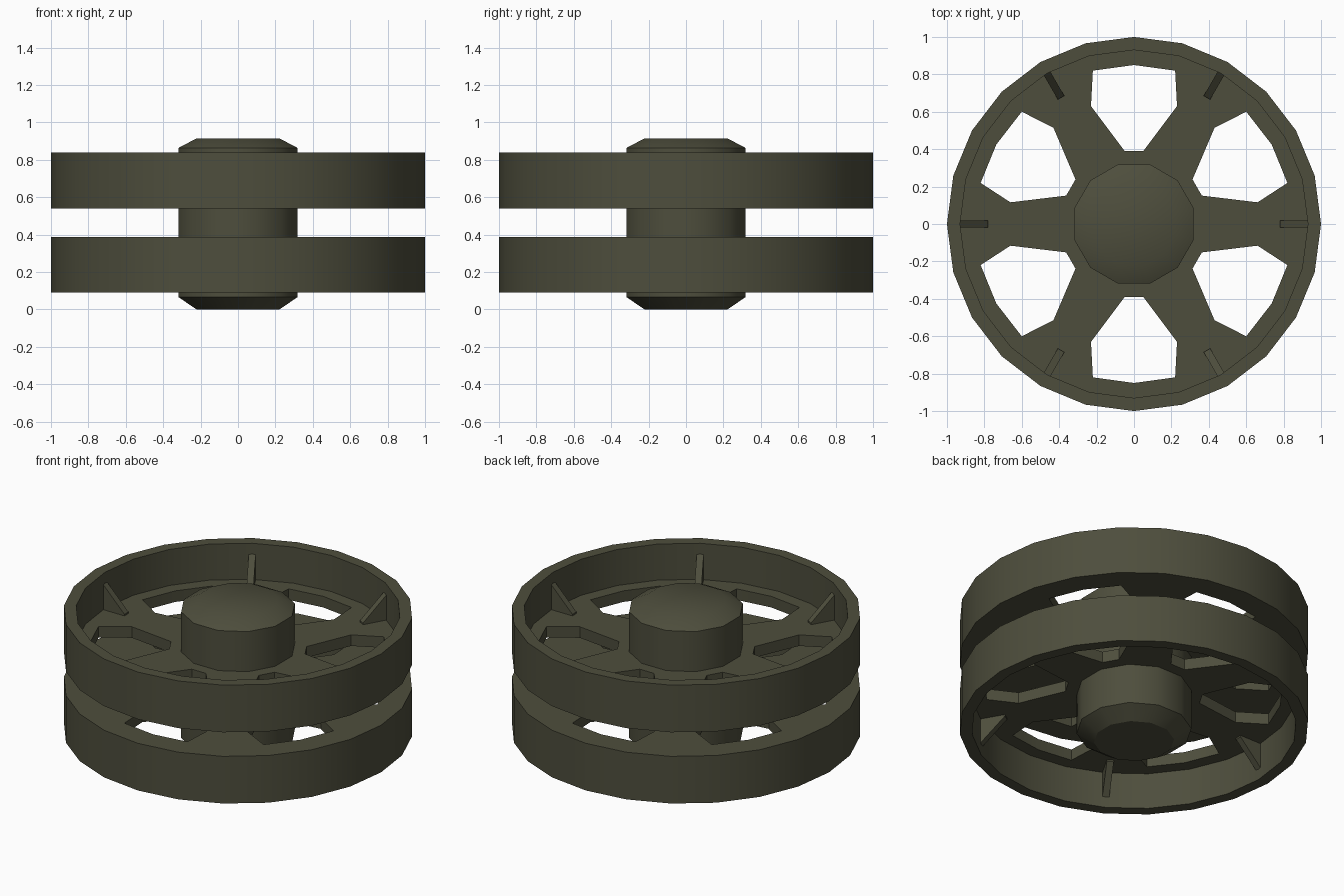
import bpy, bmesh, math
from mathutils import Matrix

if "Cube" in bpy.data.objects:
    bpy.data.objects.remove(bpy.data.objects["Cube"])

MID = 0.464            # mirror height between the two wheels
BASE, TOP = 0.54, 0.838  # upper wheel extents
WEB_TOP = 0.61

olive = bpy.data.materials.new("dark olive")
olive.diffuse_color = (0.076, 0.076, 0.046, 1)
olive.use_nodes = True
olive.node_tree.nodes["Principled BSDF"].inputs["Base Color"].default_value = olive.diffuse_color


def finish(name, bm, flip=False):
    """Turn a bmesh into an object, optionally mirrored to the lower wheel."""
    if flip:
        bm.transform(Matrix.Translation((0, 0, 2 * MID)) @ Matrix.Diagonal((1, 1, -1, 1)))
    bmesh.ops.recalc_face_normals(bm, faces=bm.faces)
    me = bpy.data.meshes.new(name)
    bm.to_mesh(me)
    bm.free()
    me.materials.clear()
    me.materials.append(olive)
    ob = bpy.data.objects.new(name, me)
    bpy.context.collection.objects.link(ob)
    bpy.ops.object.select_all(action='DESELECT')
    ob.select_set(True)
    bpy.context.view_layer.objects.active = ob
    bpy.ops.object.shade_smooth_by_angle(angle=math.radians(32))


def revolve(profile, sides, start=0.0, closed=True):
    """Lathe an (r, z) profile; open profiles get flat end caps."""
    bm = bmesh.new()
    rings = []
    for r, z in profile:
        rings.append([bm.verts.new((r * math.cos(start + math.tau * i / sides),
                                    r * math.sin(start + math.tau * i / sides), z))
                      for i in range(sides)])
    pairs = list(zip(rings, rings[1:]))
    if closed:
        pairs.append((rings[-1], rings[0]))
    else:
        bm.faces.new(rings[0])
        bm.faces.new(rings[-1])
    for a, b in pairs:
        for i in range(sides):
            j = (i + 1) % sides
            bm.faces.new((a[i], a[j], b[j], b[i]))
    return bm


def spoked_web():
    """Flat disc with six openings, from a filled 2D curve."""
    cu = bpy.data.curves.new("web_outline", 'CURVE')
    cu.dimensions = '2D'
    cu.fill_mode = 'BOTH'
    cu.extrude = (WEB_TOP - BASE) / 2
    hole = [(0.05, 0.39), (0.23, 0.63), (0.22, 0.82), (0, 0.85),
            (-0.22, 0.82), (-0.23, 0.63), (-0.05, 0.39)]
    loops = [[(0.93 * math.cos(math.tau * i / 24), 0.93 * math.sin(math.tau * i / 24))
              for i in range(24)]]
    for k in range(6):
        c, s = math.cos(k * math.pi / 3), math.sin(k * math.pi / 3)
        loops.append([(x * c - y * s, x * s + y * c) for x, y in hole])
    for pts in loops:
        sp = cu.splines.new('POLY')
        sp.points.add(len(pts) - 1)
        for p, (x, y) in zip(sp.points, pts):
            p.co = (x, y, 0, 1)
        sp.use_cyclic_u = True
    ob = bpy.data.objects.new("web_outline", cu)
    bpy.context.collection.objects.link(ob)
    bpy.context.view_layer.update()
    me = bpy.data.meshes.new_from_object(ob.evaluated_get(bpy.context.evaluated_depsgraph_get()))
    bpy.data.objects.remove(ob)
    bm = bmesh.new()
    bm.from_mesh(me)
    bmesh.ops.remove_doubles(bm, verts=bm.verts, dist=1e-4)
    bm.transform(Matrix.Translation((0, 0, (BASE + WEB_TOP) / 2)))
    return bm


def gussets():
    """Six triangular ribs bracing the rim against the spokes."""
    bm = bmesh.new()
    tri = [(0.78, WEB_TOP - 0.01), (0.78, WEB_TOP + 0.01), (0.93, 0.77), (0.93, WEB_TOP - 0.01)]
    for k in range(6):
        rot = Matrix.Rotation(k * math.pi / 3, 4, 'Z')
        a, b = [[bm.verts.new(rot @ Matrix.Translation((r, y, z)).to_translation())
                 for r, z in tri] for y in (-0.02, 0.02)]
        bm.faces.new(a)
        bm.faces.new(b)
        for i in range(4):
            j = (i + 1) % 4
            bm.faces.new((a[i], a[j], b[j], b[i]))
    return bm


# Two mirrored wheels: rim, spokes, ribs
for side, flip in (("upper", False), ("lower", True)):
    rim = revolve([(1, BASE), (1, TOP), (0.93, TOP), (0.93, BASE)], 24)
    finish(side + "_rim", rim, flip)
    finish(side + "_spokes", spoked_web(), flip)
    finish(side + "_ribs", gussets(), flip)

# Twelve-sided hub with bevelled ends
hub = revolve([(0.23, 0), (0.33, 0.066), (0.33, 0.863), (0.23, 0.914)],
              12, math.radians(15), closed=False)
finish("hub", hub)
